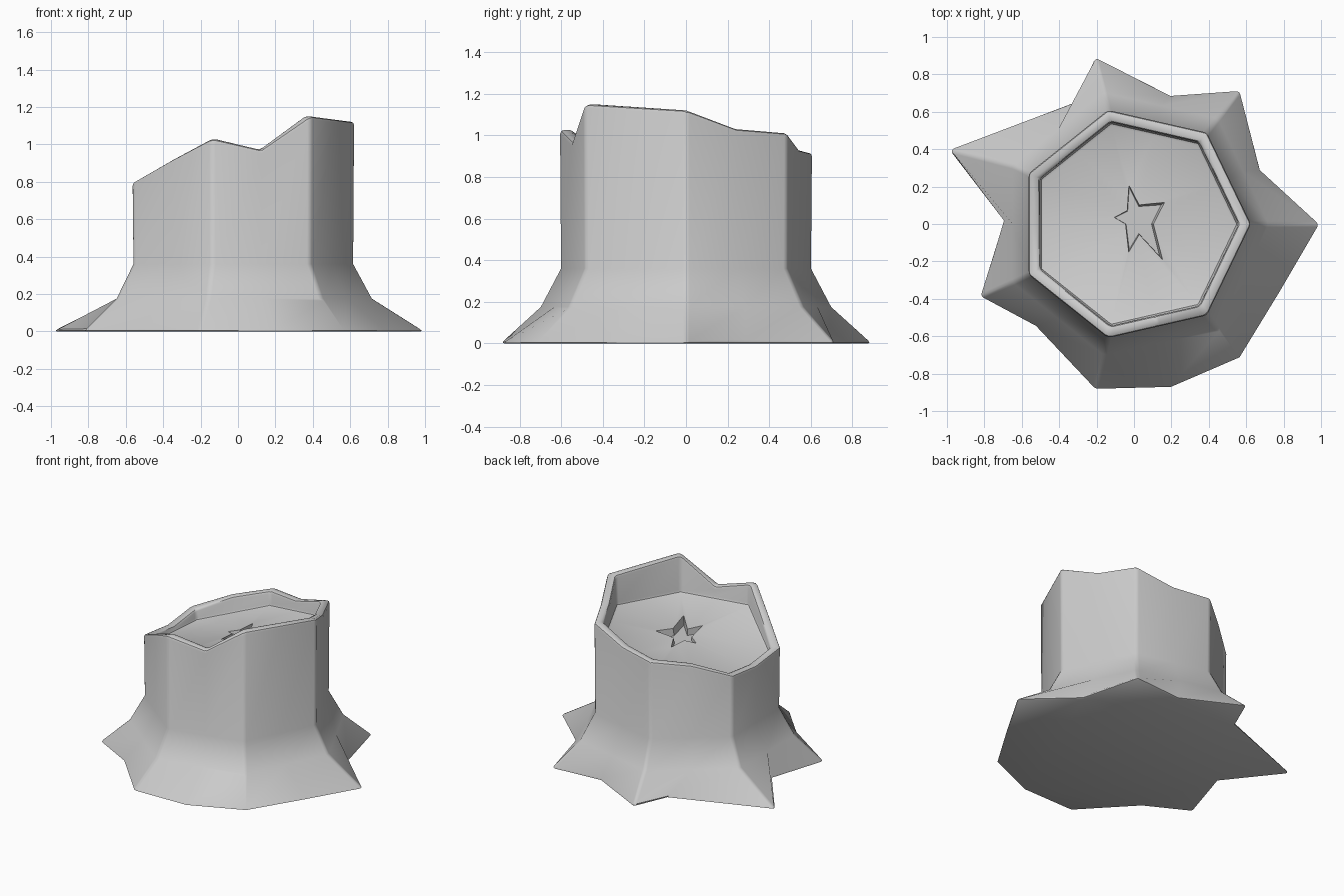
import bpy, bmesh, math
from mathutils import Vector

cube = bpy.data.objects.get("Cube")
if cube:
    bpy.data.objects.remove(cube)

grey = bpy.data.materials.new("weathered grey")
grey.use_nodes = True
grey.diffuse_color = (0.6, 0.6, 0.6, 1)
grey.node_tree.nodes["Principled BSDF"].inputs["Base Color"].default_value = (0.6, 0.6, 0.6, 1)

SIDES = 7


def corner(k, r):
    a = math.tau * k / SIDES
    return Vector((r * math.cos(a), r * math.sin(a)))


def ring(r, heights):
    """Seven-sided ring with a middle point on each side."""
    pts = []
    for k in range(SIDES):
        a, b = corner(k, r), corner(k + 1, r)
        pts += [a, (a + b) / 2]
    if not isinstance(heights, list):
        heights = [heights] * len(pts)
    return [(p.x, p.y, h) for p, h in zip(pts, heights)]


def make_object(name, bm):
    bmesh.ops.recalc_face_normals(bm, faces=bm.faces)
    mesh = bpy.data.meshes.new(name)
    bm.to_mesh(mesh)
    bm.free()
    mesh.materials.append(grey)
    obj = bpy.data.objects.new(name, mesh)
    bpy.context.collection.objects.link(obj)
    return obj


# Root tips and the hollows between them, counter-clockwise from +x
roots = [(1, 0), (.68, .29), (.57, .72), (.2, .69), (-.21, .9), (-.31, .66), (-1, .4),
         (-.7, .02), (-.83, -.39), (-.53, -.55), (-.21, -.89), (.2, -.88), (.57, -.72), (.79, -.36)]
# Broken rim and the sunken floor inside it
rim = [1.12, 1.03, 1.01, .93, .915, .88, .8, .77, .8, .92, 1.03, .97, 1.15, 1.135]
floor_corners = [.905, .9, .81, .72, .75, .88, .89]
floor = []
for k, h in enumerate(floor_corners):
    floor += [h, (h + floor_corners[(k + 1) % SIDES]) / 2]

# Stump: rings joined from the ground, over the rim and down to the floor
bm = bmesh.new()
levels = [[(x, y, 0) for x, y in roots], ring(.72, .175), ring(.62, .36),
          ring(.625, rim), ring(.56, rim), ring(.555, floor)]
rings = [[bm.verts.new(p) for p in level] for level in levels]
for low, high in zip(rings, rings[1:]):
    for i in range(len(low)):
        j = (i + 1) % len(low)
        bm.faces.new((low[i], low[j], high[j], high[i]))
bm.faces.new(rings[0][::-1])
middle = bm.verts.new((0, 0, .85))
top = rings[-1]
for i in range(len(top)):
    bm.faces.new((top[i], top[(i + 1) % len(top)], middle))
stump = make_object("tree_stump", bm)

# Star-shaped pit, narrowing downwards
star = [(.17, .12), (.03, .11), (-.03, .23), (-.04, .08), (-.12, .04),
        (-.05, 0), (-.03, -.16), (.03, -.06), (.16, -.2), (.11, 0)]
bm = bmesh.new()
lower, upper = ([bm.verts.new((x * s, y * s, z)) for x, y in star]
                for s, z in ((.85, .81), (1.05, .92)))
bm.faces.new(lower)
bm.faces.new(upper)
for i in range(len(star)):
    j = (i + 1) % len(star)
    bm.faces.new((lower[i], lower[j], upper[j], upper[i]))
cutter = make_object("star_cutter", bm)
cutter.hide_render = True

# Soften the edges, then cut the pit
bpy.ops.object.select_all(action="DESELECT")
stump.select_set(True)
bpy.context.view_layer.objects.active = stump
bevel = stump.modifiers.new("soft_edges", "BEVEL")
bevel.width = .018
bevel.segments = 2
bevel.limit_method = "ANGLE"
bevel.angle_limit = math.radians(35)
cut = stump.modifiers.new("star_pit", "BOOLEAN")
cut.operation = "DIFFERENCE"
cut.object = cutter
for name in ("soft_edges", "star_pit"):
    bpy.ops.object.modifier_apply(modifier=name)
bpy.data.objects.remove(cutter)
bpy.ops.object.shade_smooth_by_angle(angle=math.radians(35))
